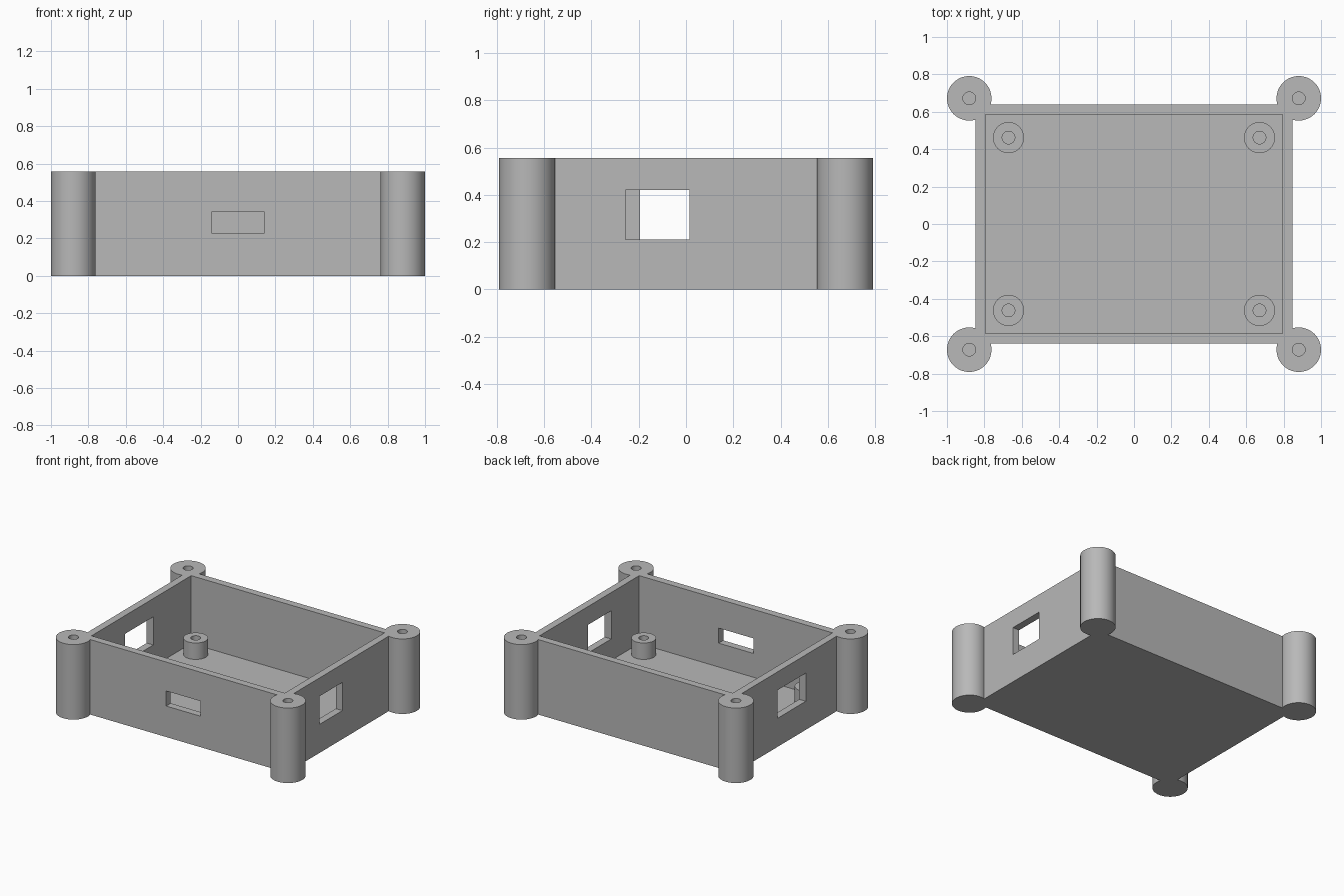
import bpy

if "Cube" in bpy.data.objects:
    bpy.data.objects.remove(bpy.data.objects["Cube"], do_unlink=True)

# One plain grey plastic
grey = bpy.data.materials.new("grey_plastic")
grey.use_nodes = True
colour = (0.48, 0.48, 0.48, 1)
grey.diffuse_color = colour
grey.node_tree.nodes["Principled BSDF"].inputs["Base Color"].default_value = colour

HEIGHT, FLOOR, WALL = 0.557, 0.053, 0.054
OUT_X, OUT_Y = 0.848, 0.639
IN_X, IN_Y = OUT_X - WALL, OUT_Y - WALL


def finish(name):
    obj = bpy.context.object
    obj.name = name
    obj.data.materials.append(grey)
    return obj


def box(name, low, high):
    centre = [(a + b) / 2 for a, b in zip(low, high)]
    bpy.ops.mesh.primitive_cube_add(size=1, location=centre)
    bpy.context.object.scale = [b - a for a, b in zip(low, high)]
    bpy.ops.object.transform_apply(location=False, rotation=False, scale=True)
    return finish(name)


def cylinder(name, x, y, radius, bottom, top, sides=64):
    bpy.ops.mesh.primitive_cylinder_add(
        vertices=sides, radius=radius, depth=top - bottom,
        location=(x, y, (bottom + top) / 2))
    return finish(name)


def combine(target, tool, operation):
    mod = target.modifiers.new(operation.title(), "BOOLEAN")
    mod.operation = operation
    mod.solver = "EXACT"
    mod.object = tool
    bpy.context.view_layer.objects.active = target
    bpy.ops.object.modifier_apply(modifier=mod.name)
    bpy.data.objects.remove(tool, do_unlink=True)


def smooth(obj):
    bpy.ops.object.select_all(action="DESELECT")
    obj.select_set(True)
    bpy.context.view_layer.objects.active = obj
    bpy.ops.object.shade_smooth_by_angle()


corners = [(sx, sy) for sx in (-1, 1) for sy in (-1, 1)]

# Open tray with walls and floor
tray = box("enclosure_tray", (-OUT_X, -OUT_Y, 0), (OUT_X, OUT_Y, HEIGHT))

# Round corner posts, joined to the walls, with blind screw holes
for sx, sy in corners:
    combine(tray, cylinder("post", sx * 0.881, sy * 0.672, 0.119, 0, HEIGHT), "UNION")
combine(tray, box("cavity", (-IN_X, -IN_Y, FLOOR), (IN_X, IN_Y, HEIGHT + 0.1)), "DIFFERENCE")
for sx, sy in corners:
    hole = cylinder("post_hole", sx * 0.881, sy * 0.672, 0.034, 0.15, HEIGHT + 0.1, 32)
    combine(tray, hole, "DIFFERENCE")

# Openings: front slot, left window, right window
openings = [
    ((-0.143, -0.75, 0.23), (0.141, -0.55, 0.342)),
    ((0.75, -0.257, 0.212), (0.95, 0.014, 0.421)),
    ((-0.95, -0.195, 0.212), (-0.75, 0.14, 0.421)),
]
for low, high in openings:
    combine(tray, box("opening", low, high), "DIFFERENCE")

smooth(tray)

# Hollow standoffs on the floor
for sx, sy in corners:
    name = ("left" if sx > 0 else "right") + ("_front" if sy < 0 else "_back") + "_standoff"
    x, y = sx * 0.671, sy * 0.462
    standoff = cylinder(name, x, y, 0.083, FLOOR, 0.175, 48)
    combine(standoff, cylinder("bore", x, y, 0.034, FLOOR - 0.05, 0.25, 32), "DIFFERENCE")
    smooth(standoff)
